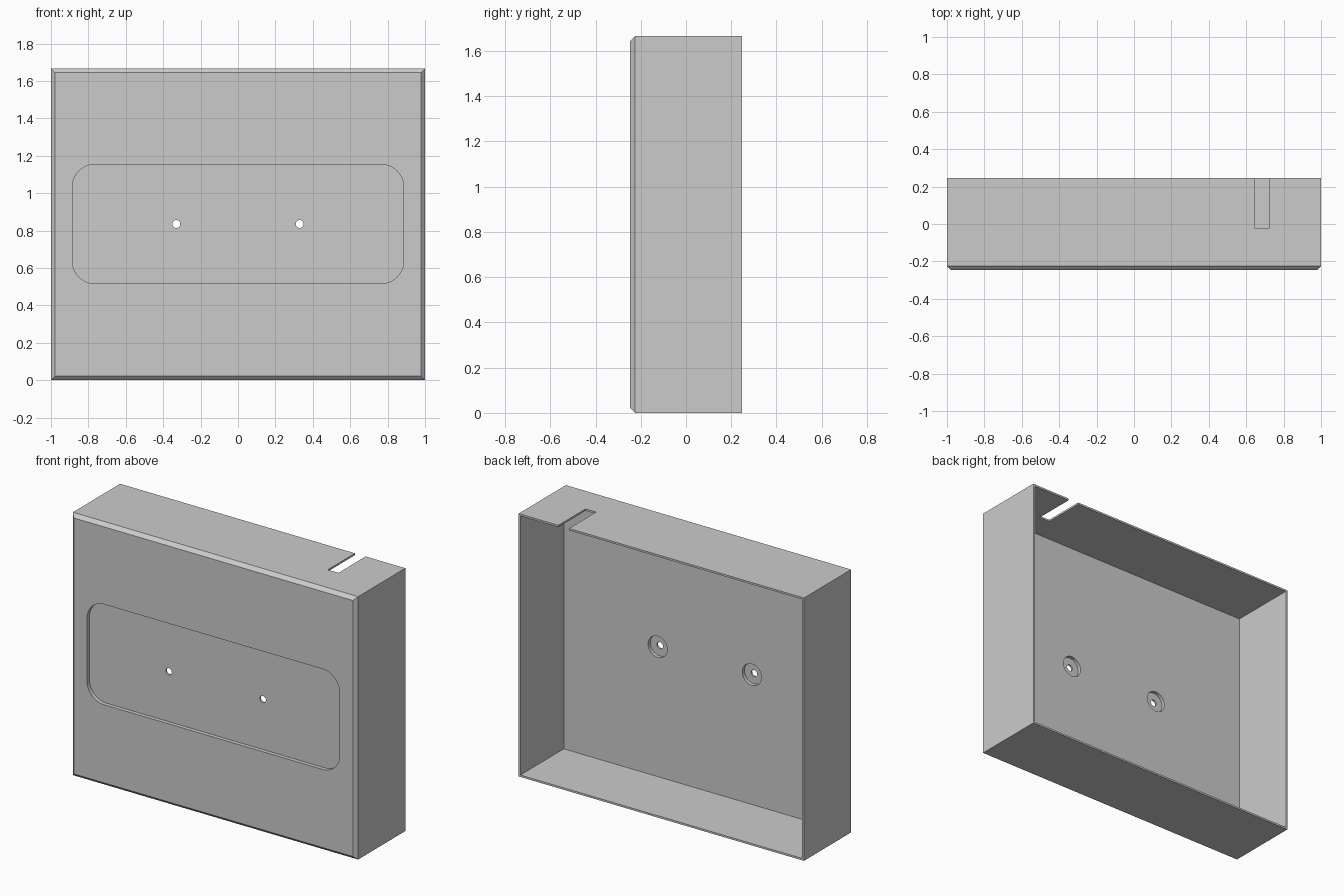
import bpy, bmesh, math

if "Cube" in bpy.data.objects:
    bpy.data.objects.remove(bpy.data.objects["Cube"])

H, D, CZ = 1.666, 0.247, 0.835      # height, half depth, centre height of details
WALL, FLOOR_Y = 0.012, -0.188       # side wall thickness, inner face of front panel
CH = 0.022                          # front edge chamfer


def loft(name, sections):
    """Solid through stacked outlines; each section is (y, [(x, z), ...])."""
    bm = bmesh.new()
    loops = [[bm.verts.new((x, y, z)) for x, z in pts] for y, pts in sections]
    for a, b in zip(loops, loops[1:]):
        for i in range(len(a)):
            j = (i + 1) % len(a)
            bm.faces.new((a[i], a[j], b[j], b[i]))
    bm.faces.new(loops[0])
    bm.faces.new(loops[-1])
    bmesh.ops.recalc_face_normals(bm, faces=bm.faces[:])
    mesh = bpy.data.meshes.new(name)
    bm.to_mesh(mesh)
    bm.free()
    obj = bpy.data.objects.new(name, mesh)
    bpy.context.collection.objects.link(obj)
    return obj


def rect(x0, x1, z0, z1):
    return [(x0, z0), (x1, z0), (x1, z1), (x0, z1)]


def rounded(cx, cz, hw, hh, r, n=12):
    """Rounded rectangle; a circle when hw == hh == r == 0 offsets."""
    pts = []
    for k, (sx, sz) in enumerate([(1, 1), (-1, 1), (-1, -1), (1, -1)]):
        for i in range(n + 1):
            a = math.pi / 2 * (k + i / n)
            pts.append((cx + sx * (hw - r) + r * math.cos(a),
                        cz + sz * (hh - r) + r * math.sin(a)))
    return pts


def circle(cx, cz, r, n=40):
    return [(cx + r * math.cos(2 * math.pi * i / n),
             cz + r * math.sin(2 * math.pi * i / n)) for i in range(n)]


# outer shell block with chamfered front edges
housing = loft("housing", [(-D, rect(-1 + CH, 1 - CH, CH, H - CH)),
                           (-D + CH, rect(-1, 1, 0, H)),
                           (D, rect(-1, 1, 0, H))])

# open back cavity, cable slot in the top, front label recess
cutters = [
    loft("cavity", [(FLOOR_Y, rect(-1 + WALL, 1 - WALL, WALL, H - WALL)),
                    (D + 0.1, rect(-1 + WALL, 1 - WALL, WALL, H - WALL))]),
    loft("cable_slot", [(-0.025, rect(0.647, 0.722, H - 0.1, H + 0.1)),
                        (D + 0.1, rect(0.647, 0.722, H - 0.1, H + 0.1))]),
    loft("front_recess", [(-D - 0.1, rounded(0, CZ, 0.886, 0.318, 0.12)),
                          (-D + 0.025, rounded(0, CZ, 0.886, 0.318, 0.12))]),
]
# screw holes with counterbores on the inside
for s in (-1, 1):
    cutters.append(loft("screw_hole", [(-D - 0.1, circle(s * 0.33, CZ, 0.021)),
                                       (0, circle(s * 0.33, CZ, 0.021))]))
    cutters.append(loft("counterbore", [(FLOOR_Y - 0.022, circle(s * 0.33, CZ, 0.067)),
                                        (0, circle(s * 0.33, CZ, 0.067))]))

bpy.context.view_layer.objects.active = housing
housing.select_set(True)
for c in cutters:
    m = housing.modifiers.new(c.name, 'BOOLEAN')
    m.operation, m.solver, m.object = 'DIFFERENCE', 'EXACT', c
    bpy.ops.object.modifier_apply(modifier=m.name)
    bpy.data.objects.remove(c)

# smooth the rounded corners and bores, keep hard edges
bpy.ops.object.shade_smooth_by_angle(angle=math.radians(25))
